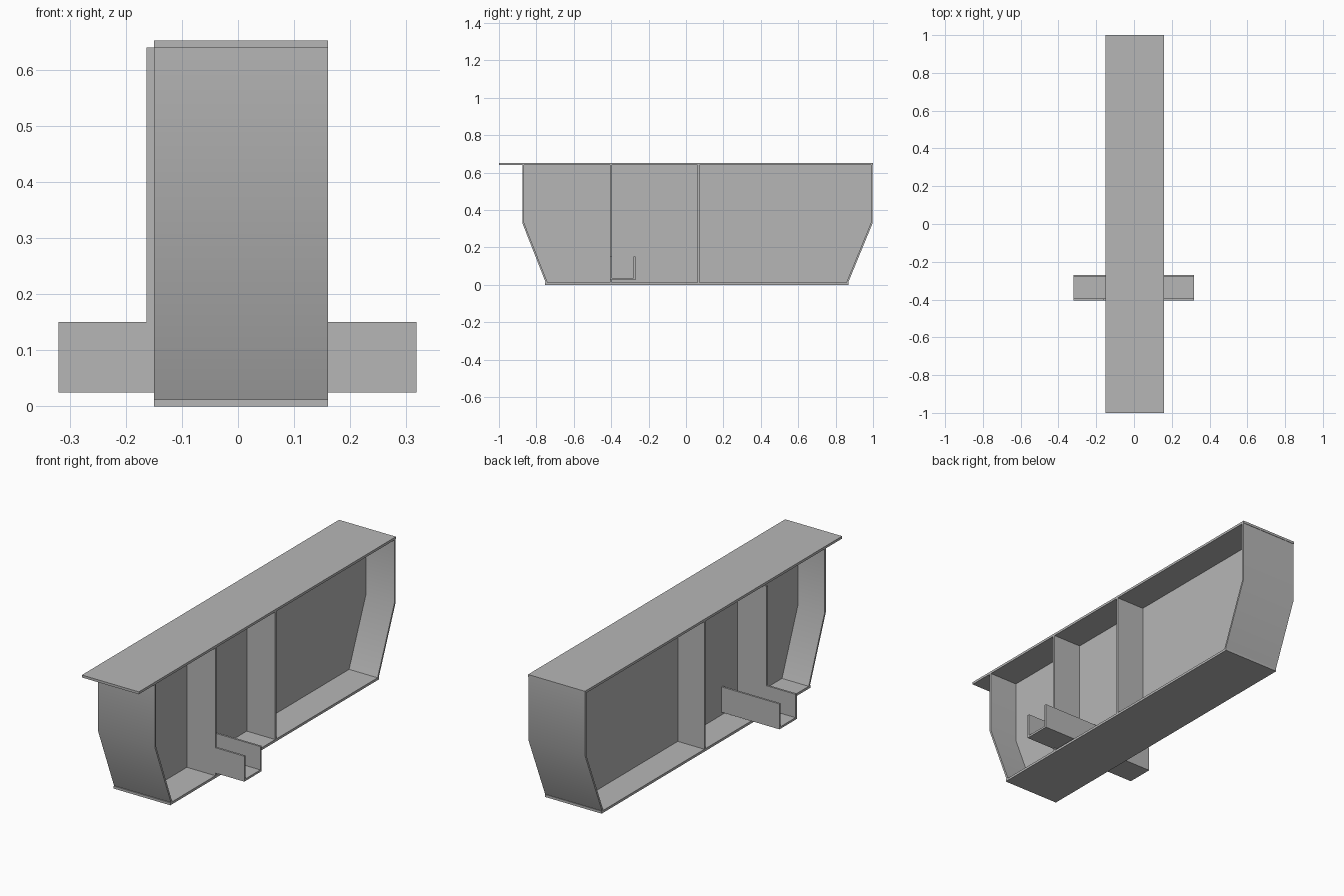
import bpy
import bmesh
import math

cube = bpy.data.objects.get("Cube")
if cube:
    bpy.data.objects.remove(cube, do_unlink=True)

grey = bpy.data.materials.new("plain grey")
grey.use_nodes = True
COLOR = (0.47, 0.47, 0.47, 1)
grey.diffuse_color = COLOR
grey.node_tree.nodes["Principled BSDF"].inputs["Base Color"].default_value = COLOR

T = 0.01                  # sheet thickness
X0, X1 = -0.15, 0.16      # frame width
TOP, FLOOR = 0.64, 0.012  # inner heights of the frame
KNEE = 0.33               # height where the end walls bend


def extrude(name, profile, a, b, axis="x"):
    """Extrude a closed 2D profile from a to b along x (y,z) or y (x,z)."""
    bm = bmesh.new()

    def point(p, d):
        return (d, p[0], p[1]) if axis == "x" else (p[0], d, p[1])

    lower = [bm.verts.new(point(p, a)) for p in profile]
    upper = [bm.verts.new(point(p, b)) for p in profile]
    bm.faces.new(lower)
    bm.faces.new(upper)
    n = len(profile)
    for i in range(n):
        j = (i + 1) % n
        bm.faces.new((lower[i], lower[j], upper[j], upper[i]))
    bmesh.ops.recalc_face_normals(bm, faces=bm.faces)
    mesh = bpy.data.meshes.new(name)
    bm.to_mesh(mesh)
    bm.free()
    mesh.materials.append(grey)
    obj = bpy.data.objects.new(name, mesh)
    bpy.context.collection.objects.link(obj)
    return obj


def rect(a0, a1, z0, z1):
    return [(a0, z0), (a1, z0), (a1, z1), (a0, z1)]


# Top and bottom flanges
extrude("top_plate", rect(-1, 1, TOP, 0.652), X0, X1)
extrude("bottom_plate", rect(-0.755, 0.87, 0, FLOOR), X0, X1)

# Bent end walls, softly shaded across the bend
for name, y_top, y_low, s in (("front_wall", -0.875, -0.75, 1),
                              ("back_wall", 0.998, 0.867, -1)):
    outer = [(y_top, TOP), (y_top, KNEE), (y_low, FLOOR)]
    inner = [(y + s * T, z) for y, z in reversed(outer)]
    wall = extrude(name, outer + inner, X0, X1)
    bpy.ops.object.select_all(action="DESELECT")
    wall.select_set(True)
    bpy.context.view_layer.objects.active = wall
    bpy.ops.object.shade_smooth_by_angle(angle=math.radians(30))

# Central web filling the outline between the walls
web = [(-0.87, TOP), (-0.87, KNEE), (-0.745, FLOOR),
       (0.862, FLOOR), (0.993, KNEE), (0.993, TOP)]
extrude("central_web", web, -0.005, 0.005)

# Upright ribs; the front one widens into the cross channel
B0, B1, BZ0, BZ1 = -0.32, 0.318, 0.025, 0.15
extrude("rear_rib", rect(X0, X1, FLOOR, TOP), 0.061, 0.071, "y")
front_rib = [(X0, FLOOR), (X1, FLOOR), (X1, BZ0), (B1, BZ0), (B1, BZ1),
             (X1, BZ1), (X1, TOP), (-0.163, TOP), (-0.163, BZ1),
             (B0, BZ1), (B0, BZ0), (X0, BZ0)]
extrude("front_rib", front_rib, -0.405, -0.395, "y")

# Floor and rear lip of the cross channel
channel = [(-0.395, BZ0), (-0.27, BZ0), (-0.27, BZ1), (-0.28, BZ1),
           (-0.28, BZ0 + T), (-0.395, BZ0 + T)]
extrude("cross_channel", channel, B0, B1)
